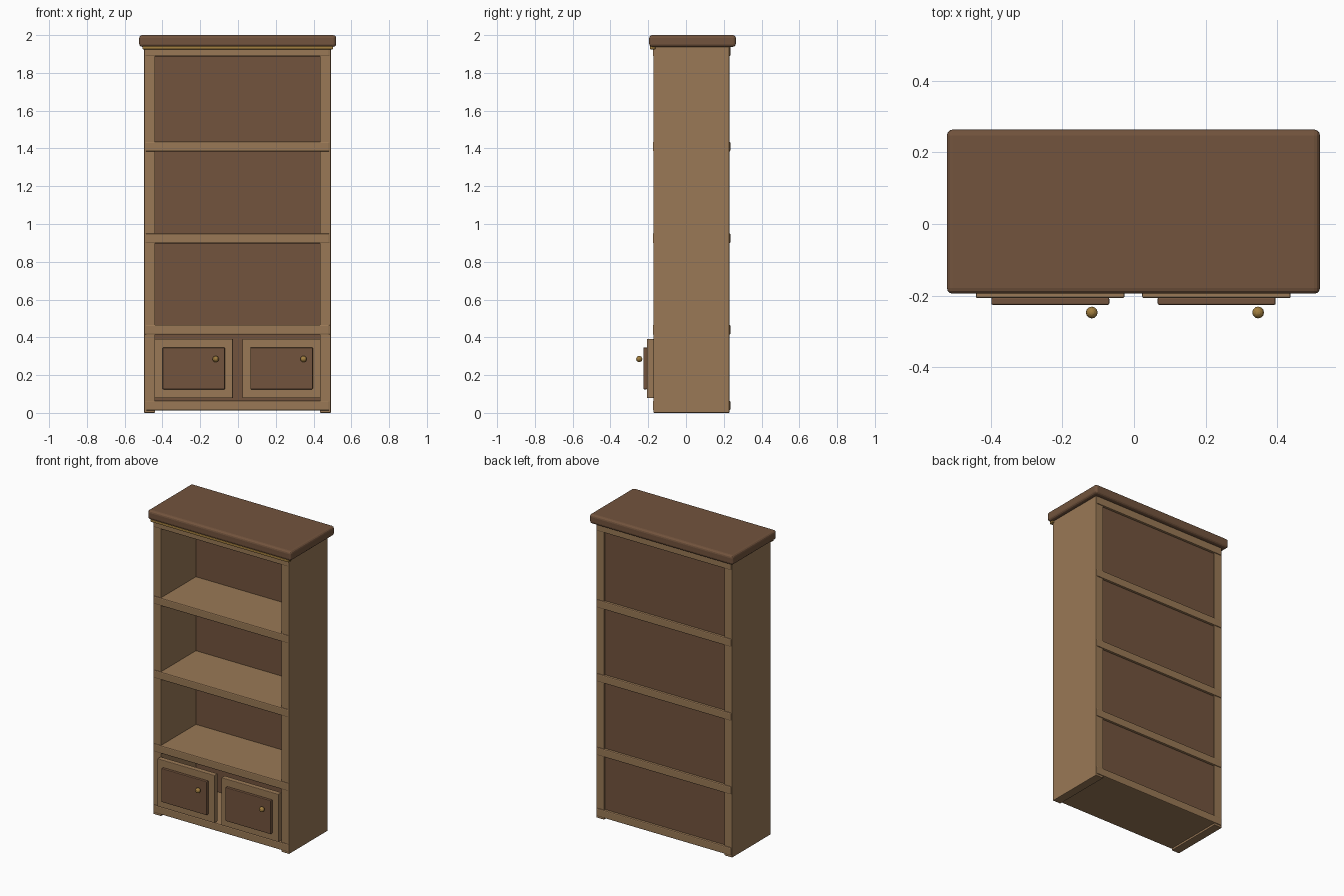
import bpy
from mathutils import Vector

cube = bpy.data.objects.get("Cube")
if cube:
    bpy.data.objects.remove(cube, do_unlink=True)


def material(name, rgb):
    mat = bpy.data.materials.new(name)
    mat.use_nodes = True
    mat.diffuse_color = (*rgb, 1)
    mat.node_tree.nodes["Principled BSDF"].inputs["Base Color"].default_value = (*rgb, 1)
    return mat


light_wood = material("light wood", (0.32, 0.19, 0.092))
dark_wood = material("dark wood", (0.17, 0.088, 0.047))
brass = material("brass", (0.36, 0.21, 0.05))


def box(name, mat, x, y, z, bevel=0.004, segments=2):
    """Box spanning the given (low, high) ranges, with softened edges."""
    low, high = Vector((x[0], y[0], z[0])), Vector((x[1], y[1], z[1]))
    bpy.ops.mesh.primitive_cube_add(size=1)
    obj = bpy.context.object
    obj.name = name
    for v in obj.data.vertices:
        v.co = v.co * (high - low)
    obj.location = (low + high) / 2
    obj.data.materials.append(mat)
    if bevel:
        mod = obj.modifiers.new("soft edges", "BEVEL")
        mod.width = bevel
        mod.segments = segments
    return obj


# Carcass sides and back
box("left_side", light_wood, (0.434, 0.492), (-0.172, 0.23), (0, 1.945))
box("right_side", light_wood, (-0.497, -0.439), (-0.172, 0.23), (0, 1.945))
box("back_panel", dark_wood, (-0.445, 0.44), (0.19, 0.22), (0.015, 1.94), 0)

# Shelves, slightly proud of the sides at front and back
shelves = {"bottom_shelf": 0.013, "cabinet_shelf": 0.414, "lower_shelf": 0.898,
           "upper_shelf": 1.384, "top_shelf": 1.888}
for name, z in shelves.items():
    box(name, light_wood, (-0.491, 0.486), (-0.176, 0.235), (z, z + 0.052), 0.006)

# Crown and the trim under its front edge
box("crown", dark_wood, (-0.523, 0.52), (-0.195, 0.264), (1.938, 2.0), 0.016, 3)
box("crown_trim", brass, (-0.506, 0.503), (-0.191, -0.162), (1.925, 1.942), 0.004)

# Doors, each with a raised panel and a knob on the same side
for side, x in (("right", -0.442), ("left", 0.023)):
    box(side + "_door", light_wood, (x, x + 0.415), (-0.207, -0.172), (0.078, 0.392))
    box(side + "_door_panel", dark_wood, (x + 0.043, x + 0.373),
        (-0.226, -0.206), (0.125, 0.346))
    bpy.ops.mesh.primitive_uv_sphere_add(segments=12, ring_count=8, radius=0.0165,
                                         location=(x + 0.324, -0.2475, 0.285))
    knob = bpy.context.object
    knob.name = side + "_door_knob"
    knob.data.materials.append(brass)
